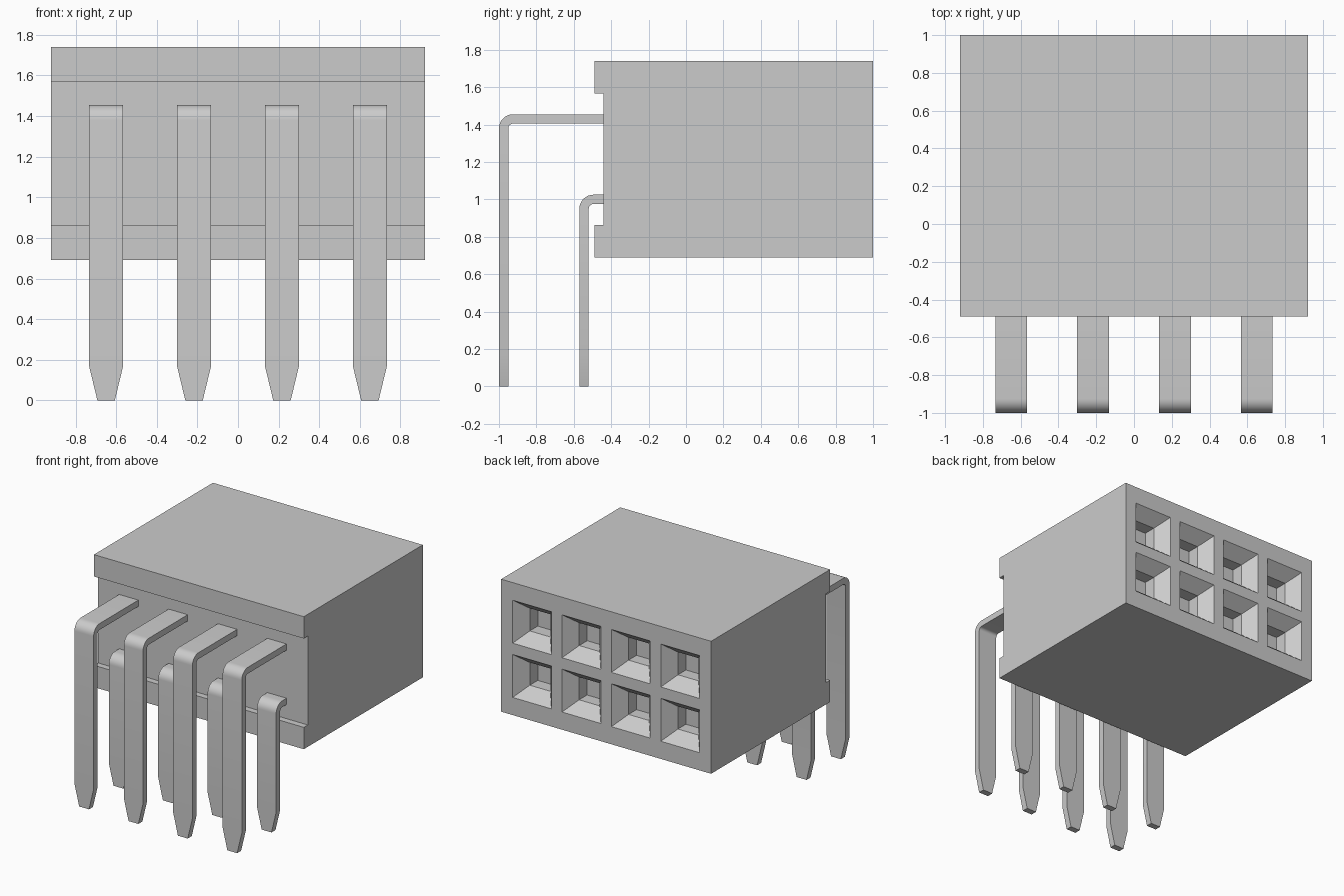
import bpy, bmesh, math

cube = bpy.data.objects.get("Cube")
if cube:
    bpy.data.objects.remove(cube, do_unlink=True)

grey = bpy.data.materials.new("light grey")
grey.use_nodes = True
grey.diffuse_color = (0.6, 0.6, 0.6, 1)
grey.node_tree.nodes["Principled BSDF"].inputs["Base Color"].default_value = (0.6, 0.6, 0.6, 1)

PITCH = 0.433
COLUMNS = [(i - 1.5) * PITCH for i in range(4)]
ROWS = (1.0, 1.43)


def loft(bm, rings):
    """Skin a list of equal closed rings and cap both ends."""
    loops = [[bm.verts.new(p) for p in ring] for ring in rings]
    n = len(loops[0])
    for a, b in zip(loops, loops[1:]):
        for i in range(n):
            j = (i + 1) % n
            bm.faces.new((a[i], a[j], b[j], b[i]))
    bm.faces.new(loops[0][::-1])
    bm.faces.new(loops[-1])


def make_object(name, bm):
    bmesh.ops.recalc_face_normals(bm, faces=bm.faces[:])
    mesh = bpy.data.meshes.new(name)
    bm.to_mesh(mesh)
    bm.free()
    mesh.materials.append(grey)
    obj = bpy.data.objects.new(name, mesh)
    bpy.context.collection.objects.link(obj)
    return obj


# Housing: block with a shallow channel across the pin side
profile = [(1.0, 0.69), (1.0, 1.74), (-0.49, 1.74), (-0.49, 1.567),
           (-0.44, 1.567), (-0.44, 0.863), (-0.49, 0.863), (-0.49, 0.69)]
bm = bmesh.new()
loft(bm, [[(x, y, z) for y, z in profile] for x in (-0.92, 0.92)])
housing = make_object("housing", bm)

# Sockets: tapered mouth leading to a short square hole
bm = bmesh.new()
for x in COLUMNS:
    for z in ROWS:
        loft(bm, [[(x + sx * h, y, z + sz * h)
                   for sx, sz in ((-1, -1), (1, -1), (1, 1), (-1, 1))]
                  for y, h in ((1.02, 0.186), (0.9, 0.09), (0.8, 0.09))])
cutter = make_object("socket_cutter", bm)
cutter.hide_render = True
cut = housing.modifiers.new("sockets", 'BOOLEAN')
cut.operation = 'DIFFERENCE'
cut.solver = 'EXACT'
cut.object = cutter
bpy.context.view_layer.objects.active = housing
bpy.ops.object.modifier_apply(modifier=cut.name)
bpy.data.objects.remove(cutter, do_unlink=True)


def make_pin(name, x, front, top):
    """Flat strip: tapered tip, vertical leg, rounded bend, run into the housing."""
    thick, radius, half = 0.05, 0.075, 0.084
    cy, cz = front + radius, top - radius
    stations = [((front, 0), (front + thick, 0), 0.043),
                ((front, 0.17), (front + thick, 0.17), half)]
    for i in range(9):
        a = math.pi - i / 8 * math.pi / 2
        c, s = math.cos(a), math.sin(a)
        r = radius - thick
        stations.append(((cy + radius * c, cz + radius * s), (cy + r * c, cz + r * s), half))
    stations.append(((-0.43, top), (-0.43, top - thick), half))
    bm = bmesh.new()
    loft(bm, [[(x - w, *o), (x + w, *o), (x + w, *i), (x - w, *i)] for o, i, w in stations])
    return make_object(name, bm)


# Two rows of bent pins
pins = []
for n, x in enumerate(COLUMNS, 1):
    pins.append(make_pin(f"long_pin_{n}", x, -1.0, 1.455))
    pins.append(make_pin(f"short_pin_{n}", x, -0.57, 1.025))

bpy.ops.object.select_all(action='DESELECT')
for pin in pins:
    pin.select_set(True)
bpy.context.view_layer.objects.active = pins[0]
bpy.ops.object.shade_smooth_by_angle(angle=math.radians(30))
